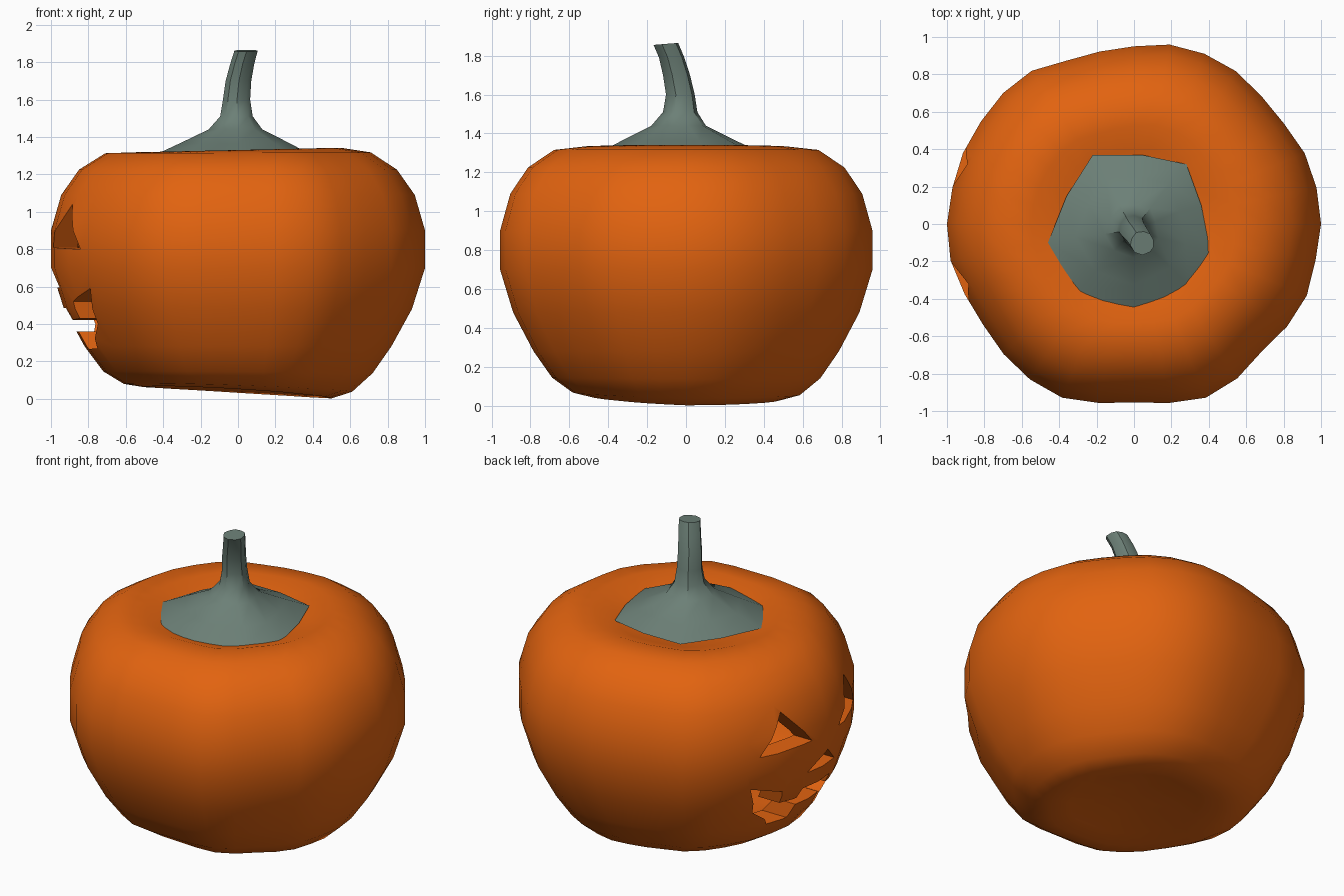
import bpy, bmesh, math
from mathutils import Vector

if "Cube" in bpy.data.objects:
    bpy.data.objects.remove(bpy.data.objects["Cube"])


def material(name, rgb):
    m = bpy.data.materials.new(name)
    m.diffuse_color = (*rgb, 1)
    m.use_nodes = True
    m.node_tree.nodes["Principled BSDF"].inputs["Base Color"].default_value = m.diffuse_color
    return m


ORANGE = material("pumpkin_orange", (0.76, 0.125, 0.005))
GREEN = material("stem_grey_green", (0.15, 0.215, 0.183))


def finish(name, bm, mat):
    me = bpy.data.meshes.new(name)
    bm.to_mesh(me)
    bm.free()
    ob = bpy.data.objects.new(name, me)
    bpy.context.collection.objects.link(ob)
    me.materials.append(mat)
    return ob


def select(ob):
    bpy.ops.object.select_all(action='DESELECT')
    ob.select_set(True)
    bpy.context.view_layer.objects.active = ob


def bridge(bm, a, b, flip=False):
    n = len(a)
    for i in range(n):
        j = (i + 1) % n
        f = [a[i], a[j], b[j], b[i]]
        bm.faces.new(f[::-1] if flip else f)


# Pumpkin shell: lathe profile with a slightly lumpy outline, hollow inside
PROFILE = [(.2, .075), (.38, .04), (.5, .02), (.61, .05), (.72, .14), (.82, .28), (.93, .48),
           (1, .7), (1, .9), (.945, 1.09), (.85, 1.225), (.71, 1.315), (.55, 1.33),
           (.42, 1.29), (.2, 1.265)]
LUMPS = [1, .995, .988, .965, .965, .982, .985, .978, .95, .94, .945, .985, .99, .985, .99, .99,
         1, 1, .98, .97, .985, 1, 1.005, .975, .955, .975, 1.005, .993, .965, .985, 1, .99]


def add_skin(bm, inner):
    rings = []
    for r, z in PROFILE:
        ring = []
        for i, k in enumerate(LUMPS):
            a = math.tau * i / len(LUMPS)
            zz = z
            if r < .75:
                w = min(1, r / .5) * min(1, (.75 - r) / .2)
                if z < .6:
                    zz += w * (.012 - .03 * math.cos(a) + .02 * max(0, -math.sin(a)))
                else:
                    zz += w * .012 * math.cos(a)
            rr = r * k
            if inner:
                rr, zz = rr * .87, .67 + (zz - .67) * .8
            ring.append(bm.verts.new((rr * math.cos(a), rr * math.sin(a), max(0, zz))))
        rings.append(ring)
    for a, b in zip(rings, rings[1:]):
        bridge(bm, a, b, inner)
    for ring, z, flip in ((rings[0], .085, inner), (rings[-1], 1.255, not inner)):
        c = bm.verts.new((0, 0, .67 + (z - .67) * .8 if inner else z))
        for i in range(len(ring)):
            f = [ring[(i + 1) % len(ring)], ring[i], c]
            bm.faces.new(f[::-1] if flip else f)


bm = bmesh.new()
add_skin(bm, False)
add_skin(bm, True)
pumpkin = finish("pumpkin_shell", bm, ORANGE)

# Face cutters: eyes, nose and toothed mouth, as (y, z) outlines on the -x side
EYE = [(.13, .81), (.48, .80), (.32, 1.04)]
NOSE = [(-.13, .595), (.13, .595), (0, .71)]
HALF_MOUTH = [(0, .485), (.13, .485), (.14, .42), (.27, .43), (.29, .52), (.5, .59),
              (.42, .40), (.31, .32), (.27, .27), (.12, .265), (.11, .36), (0, .36)]
MOUTH = HALF_MOUTH + [(-y, z) for y, z in HALF_MOUTH[-2:0:-1]]

bm = bmesh.new()
for outline in (EYE, [(-y, z) for y, z in EYE], NOSE, MOUTH):
    near = [bm.verts.new((-1.3, y, z)) for y, z in outline]
    far = [bm.verts.new((-.45, y, z)) for y, z in outline]
    bm.faces.new(near)
    bm.faces.new(far[::-1])
    bridge(bm, near, far, True)
bmesh.ops.recalc_face_normals(bm, faces=bm.faces)
cutter = finish("face_cutter", bm, ORANGE)
cutter.hide_render = True

mod = pumpkin.modifiers.new("carve_face", 'BOOLEAN')
mod.operation = 'DIFFERENCE'
mod.solver = 'EXACT'
mod.object = cutter
select(pumpkin)
bpy.ops.object.modifier_apply(modifier=mod.name)
bpy.data.objects.remove(cutter)
select(pumpkin)
bpy.ops.object.shade_smooth_by_angle(angle=math.radians(40))

# Stem: irregular flared base narrowing into a bent stalk
BASE = [(.41, -.16), (.36, .1), (.28, .32), (.04, .37), (-.22, .37), (-.36, .15),
        (-.46, -.1), (-.3, -.37), (0, -.48), (.29, -.34)]
RINGS = [(1, 1.30, 0, 0), (.68, 1.365, 0, 0), (.33, 1.44, -.005, -.02), (.21, 1.51, -.005, -.025),
         (.175, 1.6, -.005, -.025), (.165, 1.7, .005, -.045), (.155, 1.79, .025, -.07),
         (.15, 1.86, .045, -.1)]
bm = bmesh.new()
rings = []
for s, z, cx, cy in RINGS:
    ring = []
    for x, y in BASE:
        drop = .03 * y if s == 1 else 0
        p = Vector((x, y))
        if s < .3:  # the stalk is rounder than the base
            p = p.lerp(p.normalized() * .42, .6)
        tip = .08 * (y + .1) * s if s == .15 else 0
        ring.append(bm.verts.new((cx + p.x * s, cy + p.y * s, z + drop + tip)))
    rings.append(ring)
for a, b in zip(rings, rings[1:]):
    bridge(bm, a, b)
bm.faces.new(rings[0][::-1])
bm.faces.new(rings[-1])
stem = finish("stem", bm, GREEN)
select(stem)
bpy.ops.object.shade_smooth_by_angle(angle=math.radians(35))
